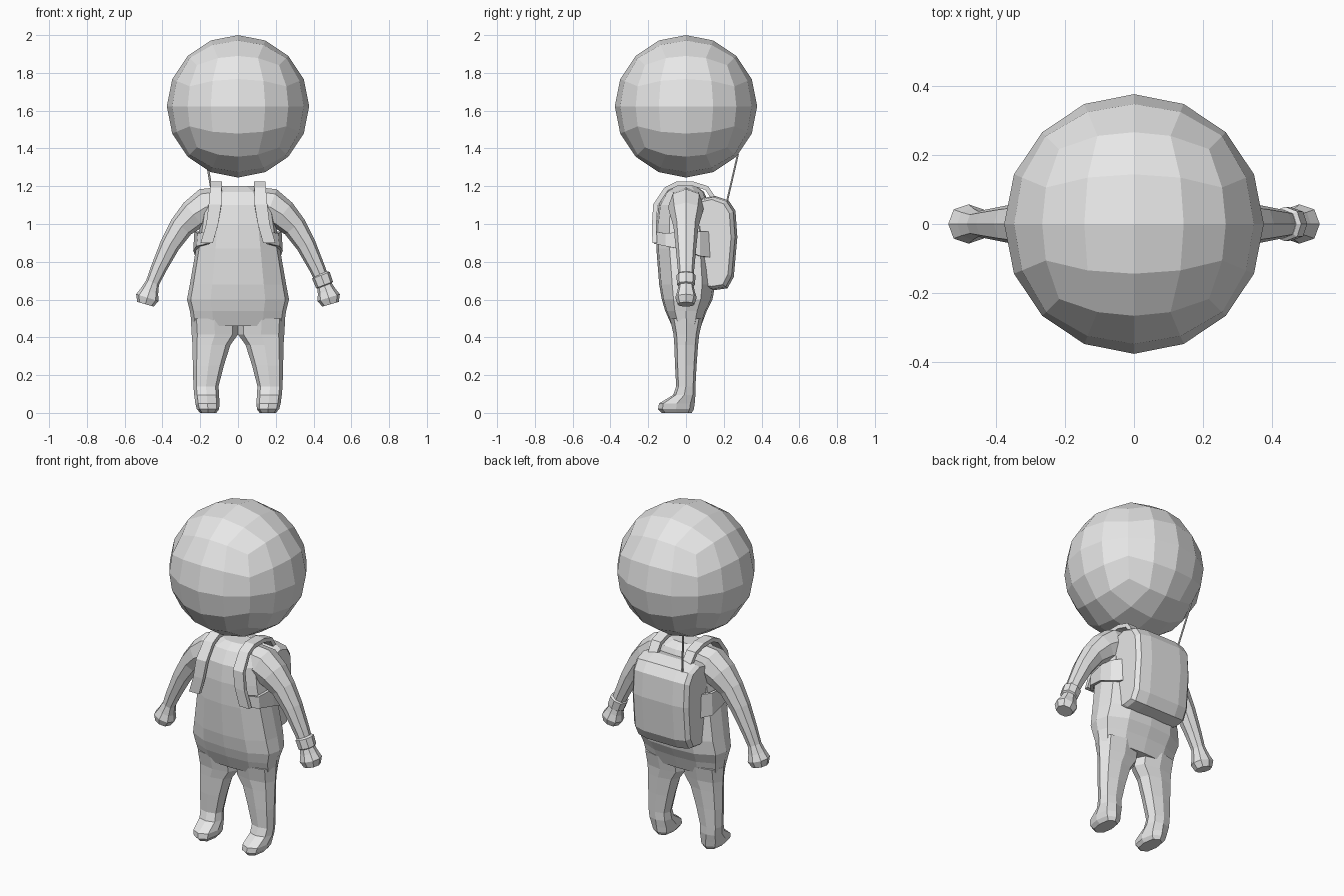
import bpy, bmesh, math
from mathutils import Vector

if "Cube" in bpy.data.objects:
    bpy.data.objects.remove(bpy.data.objects["Cube"])

grey = bpy.data.materials.new("plain_grey")
grey.diffuse_color = (0.8, 0.8, 0.8, 1)
grey.use_nodes = True
grey.node_tree.nodes["Principled BSDF"].inputs["Base Color"].default_value = grey.diffuse_color


def finish(name, bm, mirror=False):
    """Turn a bmesh into a flat shaded object, optionally mirrored in x."""
    bmesh.ops.recalc_face_normals(bm, faces=bm.faces[:])
    me = bpy.data.meshes.new(name)
    bm.to_mesh(me)
    bm.free()
    me.materials.append(grey)
    ob = bpy.data.objects.new(name, me)
    bpy.context.collection.objects.link(ob)
    if mirror:
        ob.modifiers.new("mirror", 'MIRROR').use_clip = False
    return ob


def loft(name, rings, mirror=False):
    """Skin a list of equal-length closed rings and cap both ends."""
    bm = bmesh.new()
    vs = [[bm.verts.new(p) for p in r] for r in rings]
    n = len(vs[0])
    for a, b in zip(vs, vs[1:]):
        for i in range(n):
            j = (i + 1) % n
            bm.faces.new((a[i], a[j], b[j], b[i]))
    bm.faces.new(vs[0])
    bm.faces.new(vs[-1])
    return finish(name, bm, mirror)


def oval(n, power):
    """Unit rounded-square outline with n points."""
    pts = []
    for i in range(n):
        t = 2 * math.pi * i / n
        c, s = math.cos(t), math.sin(t)
        k = (abs(c) ** power + abs(s) ** power) ** (-1 / power)
        pts.append((c * k, s * k))
    return pts


def flat_rings(rows, n, power):
    """Horizontal rings from rows of (z, x0, x1, y0, y1)."""
    return [[((x0 + x1) / 2 + u * (x1 - x0) / 2,
              (y0 + y1) / 2 + v * (y1 - y0) / 2, z) for u, v in oval(n, power)]
            for z, x0, x1, y0, y1 in rows]


def limb_rings(rows, n=8, power=2.3):
    """Rings across a path in the xz plane, rows of (x, z, half width, half depth)."""
    rings = []
    for i, (x, z, w, d) in enumerate(rows):
        a, b = rows[max(i - 1, 0)], rows[min(i + 1, len(rows) - 1)]
        t = Vector((b[0] - a[0], 0, b[1] - a[1])).normalized()
        side = Vector((-t.z, 0, t.x))
        rings.append([Vector((x, 0, z)) + side * (w * u) + Vector((0, d * v, 0))
                      for u, v in oval(n, power)])
    return rings


def ribbon(name, pairs, thickness):
    """Thick mirrored band between pairs of edge points."""
    bm = bmesh.new()
    vs = [[bm.verts.new(p) for p in pair] for pair in pairs]
    for a, b in zip(vs, vs[1:]):
        bm.faces.new((a[0], a[1], b[1], b[0]))
    ob = finish(name, bm)
    m = ob.modifiers.new("thickness", 'SOLIDIFY')
    m.thickness, m.offset = thickness, 0
    ob.modifiers.new("mirror", 'MIRROR')


# Head: ball made from a gridded cube
bm = bmesh.new()
bmesh.ops.create_cube(bm, size=2)
bmesh.ops.subdivide_edges(bm, edges=bm.edges[:], cuts=3, use_grid_fill=True)
for v in bm.verts:
    p = Vector([math.tan(c * math.pi / 4) for c in v.co])
    v.co = p.normalized() * 0.377 + Vector((0, 0, 1.623))
finish("head", bm)

# Torso with a slightly flared hem
torso = [(.46, .243, -.075, .08), (.54, .255, -.11, .11), (.60, .27, -.128, .14),
         (.68, .255, -.142, .155), (.87, .222, -.157, .145), (1.0, .2, -.157, .14),
         (1.1, .185, -.145, .125), (1.17, .15, -.105, .095), (1.2, .085, -.055, .055)]
loft("torso", flat_rings([(z, -w, w, a, b) for z, w, a, b in torso], 12, 2.7))

# Legs running down into the feet
leg = [(.50, .0, .25, -.085, .09), (.415, .0, .245, -.066, .07),
       (.36, .04, .241, -.062, .064), (.25, .075, .239, -.058, .056),
       (.14, .103, .236, -.052, .05), (.095, .1, .232, -.068, .05),
       (.05, .098, .226, -.143, .046), (.02, .1, .218, -.148, .042),
       (.0, .115, .2, -.13, .03)]
loft("leg", flat_rings(leg, 8, 2.5), True)

# Arms ending in mitten hands
arm = [(.10, 1.10, .095, .09), (.17, 1.09, .1, .095), (.235, 1.05, .082, .085),
       (.30, .985, .065, .066), (.36, .89, .053, .056), (.42, .765, .042, .044),
       (.452, .69, .036, .037), (.468, .645, .048, .046), (.48, .61, .062, .057),
       (.49, .575, .045, .045)]
loft("arm", limb_rings(arm), True)

# Wrist band on one arm
band = [(.436, .735, .038, .04), (.439, .728, .05, .05),
        (.458, .678, .048, .048), (.461, .671, .036, .037)]
loft("wrist_band", limb_rings(band))

# Backpack: side outline lofted across, rounded at both sides
outline = [(.06, .66), (.15, .65), (.22, .66), (.253, .72), (.272, .93),
           (.262, 1.07), (.225, 1.125), (.15, 1.15), (.06, 1.13)]
rings = []
for x, s in [(-.185, .84), (-.165, .94), (-.1, 1), (.1, 1), (.165, .94), (.185, .84)]:
    rings.append([(x, .06 + (y - .06) * s, .9 + (z - .9) * (1 + s) / 2)
                  for y, z in outline])
loft("backpack", rings)

# Shoulder straps from the pack over the shoulders to the chest
path = [(.15, 1.13, .085, .14), (.11, 1.19, .085, .145), (.04, 1.212, .085, .145),
        (-.05, 1.212, .085, .145), (-.105, 1.185, .086, .147),
        (-.162, 1.10, .088, .155), (-.168, 1.0, .105, .168), (-.166, .9, .133, .198)]
ribbon("shoulder_strap", [((xo, y, z), (xi, y, z)) for y, z, xi, xo in path], .024)

# Side straps from the chest round under the arms to the pack
side = [(.15, -.163, .96, .895), (.205, -.105, .95, .882), (.222, 0, .96, .86),
        (.213, .07, .96, .83), (.15, .15, .96, .82)]
ribbon("side_strap", [((x, y, a), (x + .006, y, b)) for x, y, a, b in side], .018)

# Thin rod from the pack up to the head
a, b = Vector((-.128, .215, 1.11)), Vector((-.172, .275, 1.37))
loft("antenna", [[p + Vector((.006 * u, .006 * v, 0)) for u, v in oval(6, 2)]
                 for p in (a, b)])
